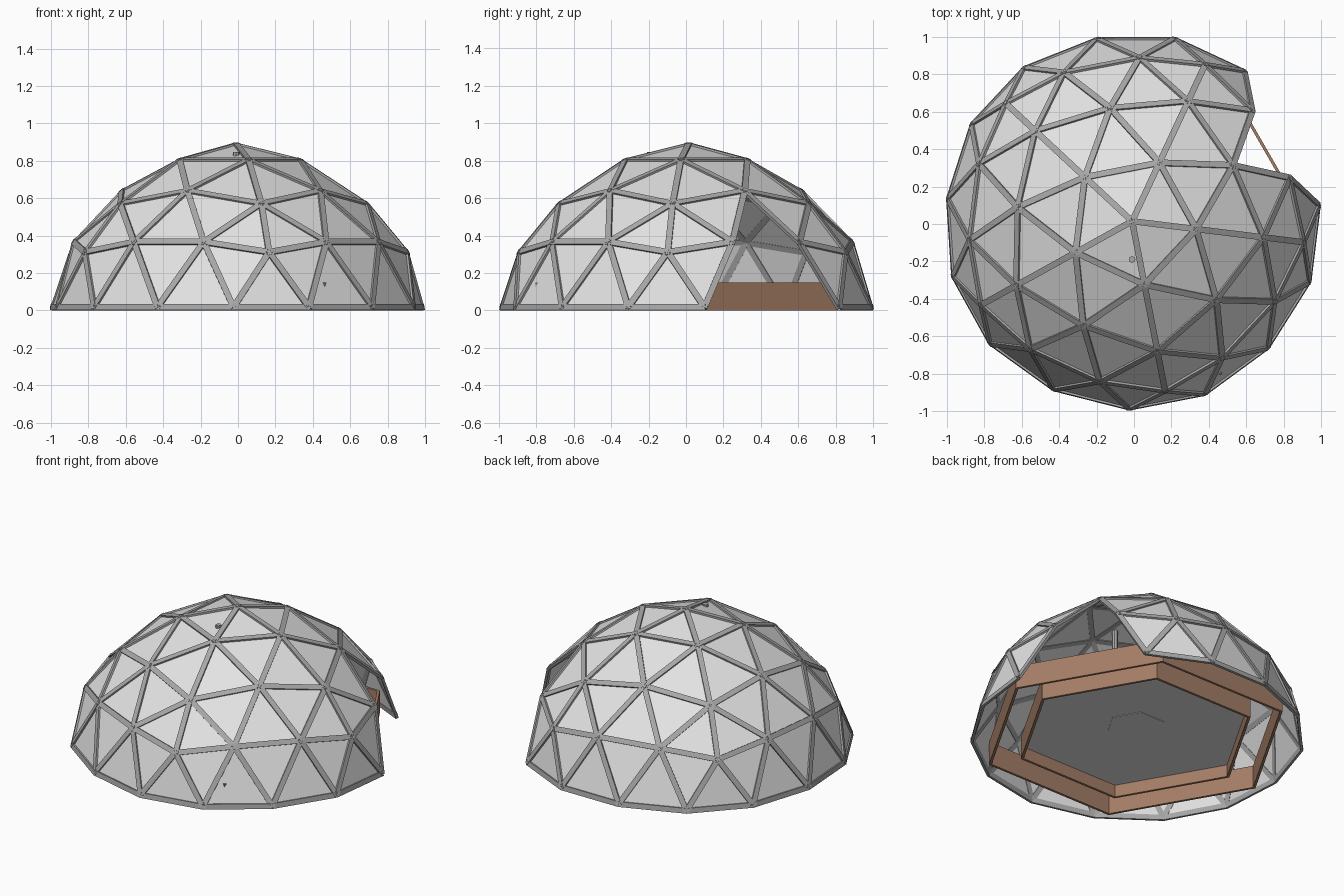
import bpy, bmesh, math
from mathutils import Vector

if "Cube" in bpy.data.objects:
    bpy.data.objects.remove(bpy.data.objects["Cube"])

CX, CY = -0.01, 0.015          # dome axis
TURN = -7.0                    # rotation of the five-fold pattern, degrees
CORE = Vector((CX, CY, -0.13)) # centre of curvature


def material(name, rgb):
    m = bpy.data.materials.new(name)
    m.diffuse_color = (*rgb, 1)
    m.use_nodes = True
    m.node_tree.nodes["Principled BSDF"].inputs["Base Color"].default_value = m.diffuse_color
    return m


PANEL = material("pale_panel", (0.77, 0.77, 0.77))
FRAME = material("grey_frame", (0.39, 0.39, 0.39))
WOOD = material("brown_wood", (0.37, 0.205, 0.13))


def finish(bm, name, mat):
    bmesh.ops.recalc_face_normals(bm, faces=bm.faces)
    me = bpy.data.meshes.new(name)
    bm.to_mesh(me)
    bm.free()
    me.materials.append(mat)
    ob = bpy.data.objects.new(name, me)
    bpy.context.collection.objects.link(ob)
    return ob


def polar(r, z, deg):
    a = math.radians(deg)
    return Vector((r * math.cos(a), r * math.sin(a), z))


# Dome nodes, per fifth: angles, height on a unit sphere, real radius, real height
rings = [
    ((0,), 0.939, 0.347, 0.812),
    ((0,), 0.727, 0.712, 0.575),
    ((36,), 0.7946, 0.62, 0.645),
    ((0,), 0.447, 0.93, 0.314),
    ((-22.4, 22.4), 0.515, 0.88, 0.369),
    ((-11.8, 11.8), 0.1717, 1.01, 0.018),
    ((36,), 0.1875, 1.0, 0.018),
]

# Geodesic triangles: hull of the ideal sphere points, then moved to real places
dome = bmesh.new()
real = {dome.verts.new((0, 0, 1)): Vector((CX, CY, 0.897))}
for angles, uz, r, z in rings:
    for k in range(5):
        for a in angles:
            deg = TURN + 72 * k + a
            v = dome.verts.new(polar(math.sqrt(1 - uz * uz), uz, deg))
            real[v] = polar(r, z, deg) + Vector((CX, CY, 0))
bmesh.ops.convex_hull(dome, input=dome.verts[:])
bmesh.ops.delete(dome, geom=[f for f in dome.faces if all(v.co.z < 0.2 for v in f.verts)],
                 context='FACES')
for v in dome.verts:
    v.co = real[v]

# Doorway: the triangles round one base node and the one above them
door = math.radians(TURN + 36)


def in_doorway(f):
    c = f.calc_center_median() - Vector((CX, CY, 0))
    off = (math.atan2(c.y, c.x) - door + math.pi) % (2 * math.pi) - math.pi
    if any(abs(v.co.z - 0.018) < 1e-4 for v in f.verts):
        return abs(off) < math.radians(19)
    return abs(off) < math.radians(3) and c.z < 0.5


bmesh.ops.delete(dome, geom=[f for f in dome.faces if in_doorway(f)], context='FACES')

# Frame struts: one box along each edge
struts = bmesh.new()
W, D = 0.0165, 0.017
for e in dome.edges:
    p, q = e.verts[0].co, e.verts[1].co
    along = (q - p).normalized()
    up = (p + q) / 2 - CORE
    up = (up - along * up.dot(along)).normalized()
    side = along.cross(up)
    ends = []
    for pt in (p - along * 0.003, q + along * 0.003):
        ends.append([struts.verts.new(pt + side * s + up * h)
                     for s, h in ((-W, 0), (W, 0), (W, -D), (-W, -D))])
    a, b = ends
    struts.faces.new(a)
    struts.faces.new(b[::-1])
    for i in range(4):
        j = (i + 1) % 4
        struts.faces.new((a[i], b[i], b[j], a[j]))
for v in struts.verts:
    v.co.z = max(0, v.co.z)
finish(struts, "dome_struts", FRAME)

# Panels: same triangles set slightly behind the strut faces
for v in dome.verts:
    v.co -= (v.co - CORE).normalized() * 0.009
panels = finish(dome, "dome_panels", PANEL)
mod = panels.modifiers.new("thickness", 'SOLIDIFY')
mod.thickness = 0.003
mod.offset = -1


def hex_wall(name, radius, z0, z1, mat, thick=0.016):
    """Upright six-sided wall, open at top and bottom."""
    bm = bmesh.new()
    loops = [[bm.verts.new(polar(r, z, 60 * i) + Vector((-0.005, 0.01, 0))) for i in range(6)]
             for r, z in ((radius, z0), (radius, z1),
                          (radius - thick / 0.866, z1), (radius - thick / 0.866, z0))]
    for k in range(4):
        a, b = loops[k], loops[(k + 1) % 4]
        for i in range(6):
            j = (i + 1) % 6
            bm.faces.new((a[i], a[j], b[j], b[i]))
    finish(bm, name, mat)


def prism(name, sides, radius, x, y, z0, z1, mat):
    bm = bmesh.new()
    base = [bm.verts.new(polar(radius, z0, 360 * i / sides) + Vector((x, y, 0)))
            for i in range(sides)]
    f = bm.faces.new(base)
    top = bmesh.ops.extrude_face_region(bm, geom=[f])["geom"]
    for g in top:
        if isinstance(g, bmesh.types.BMVert):
            g.co.z = z1
    if not any(set(fc.verts) == set(base) for fc in bm.faces):
        bm.faces.new(base)
    finish(bm, name, mat)


# Garden bed walls, floor, centre block and thin pole
hex_wall("outer_bed_wall", 0.94, 0, 0.15, WOOD)
hex_wall("inner_bed_wall", 0.735, 0, 0.15, WOOD)
prism("floor", 6, 0.73, -0.005, 0.01, 0.08, 0.095, PANEL)
prism("centre_block", 6, 0.18, -0.005, 0.01, 0.077, 0.17, PANEL)
prism("pole", 8, 0.018, -0.01, -0.19, 0.09, 0.846, FRAME)
